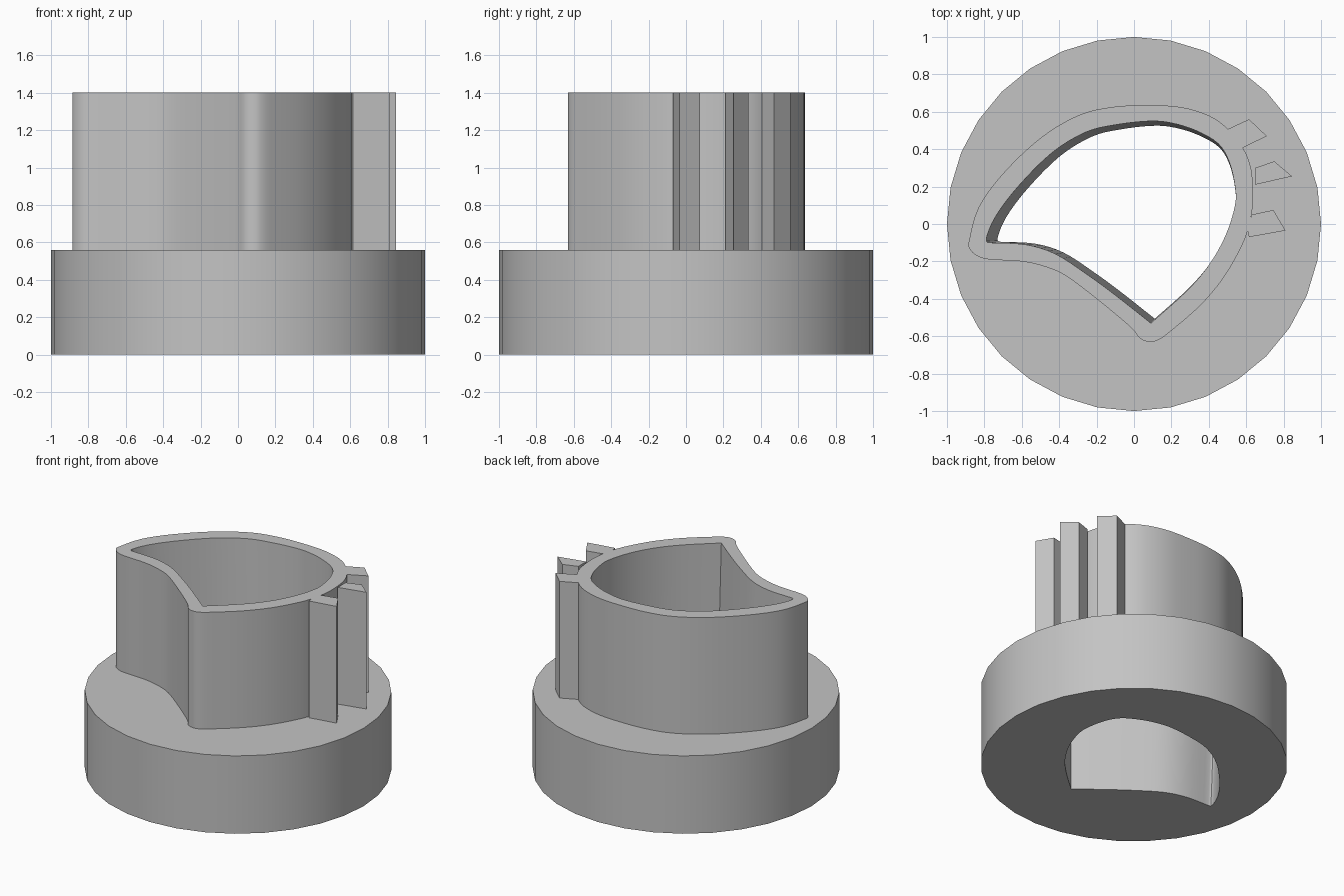
import bpy, bmesh, math
from mathutils import Vector

cube = bpy.data.objects.get("Cube")
if cube:
    bpy.data.objects.remove(cube, do_unlink=True)

BASE_TOP, TOP = 0.56, 1.4

grey = bpy.data.materials.new("plain grey")
grey.use_nodes = True
colour = (0.55, 0.55, 0.55, 1)
grey.diffuse_color = colour
grey.node_tree.nodes["Principled BSDF"].inputs["Base Color"].default_value = colour


def smooth_loop(points, steps=4):
    """Closed smooth curve through the points; a doubled point makes a corner."""
    pts = [Vector(p) for p in points]
    n, out = len(pts), []
    for i in range(n):
        a, b, c, d = (pts[(i + k) % n] for k in (-1, 0, 1, 2))
        if (b - c).length < 1e-6:
            continue
        for s in range(steps):
            t = s / steps
            out.append(0.5 * (2 * b + (c - a) * t + (2 * a - 5 * b + 4 * c - d) * t ** 2
                              + (3 * b - a - 3 * c + d) * t ** 3))
    return out


def prism(name, low, z0, z1, high=None):
    """Solid between a lower outline and a matching upper outline."""
    bm = bmesh.new()
    bot = [bm.verts.new((p[0], p[1], z0)) for p in low]
    top = [bm.verts.new((p[0], p[1], z1)) for p in (high or low)]
    n = len(bot)
    bm.faces.new(bot[::-1])
    bm.faces.new(top)
    for i in range(n):
        j = (i + 1) % n
        bm.faces.new((bot[i], bot[j], top[j], top[i]))
    bmesh.ops.recalc_face_normals(bm, faces=bm.faces)
    mesh = bpy.data.meshes.new(name)
    bm.to_mesh(mesh)
    bm.free()
    mesh.materials.append(grey)
    obj = bpy.data.objects.new(name, mesh)
    bpy.context.collection.objects.link(obj)
    return obj


def cut(obj, cutter):
    mod = obj.modifiers.new("bore", "BOOLEAN")
    mod.operation, mod.solver, mod.object = "DIFFERENCE", "EXACT", cutter
    graph = bpy.context.evaluated_depsgraph_get()
    mesh = bpy.data.meshes.new_from_object(obj.evaluated_get(graph))
    obj.modifiers.clear()
    obj.data = mesh


def soften(obj):
    obj.data.shade_smooth()
    obj.data.set_sharp_from_angle(angle=math.radians(30))


# Outline of the collar and of its bore
outer = smooth_loop([
    (-.88, -.08), (-.88, -.13), (-.84, -.17), (-.77, -.19), (-.6, -.2), (-.47, -.23),
    (-.36, -.28), (-.2, -.4), (-.02, -.55), (.03, -.61), (.08, -.63), (.13, -.62),
    (.2, -.57), (.35, -.44), (.47, -.3), (.56, -.15), (.61, -.03), (.635, .1),
    (.635, .22), (.62, .32), (.58, .41), (.5, .51), (.4, .58), (.25, .625),
    (.07, .635), (-.12, .625), (-.3, .58), (-.5, .46), (-.7, .27), (-.83, .09)])
inner = smooth_loop([
    (-.79, -.08), (-.77, -.1), (-.77, -.1), (-.58, -.11), (-.42, -.16), (-.25, -.27),
    (-.1, -.38), (.09, -.53), (.09, -.53), (.28, -.36), (.4, -.22), (.49, -.06),
    (.54, .1), (.54, .2), (.51, .33), (.45, .43), (.33, .5), (.2, .54), (.08, .55),
    (-.1, .53), (-.26, .49), (-.44, .38), (-.62, .2), (-.74, .04)])


def bore_at(z):
    """The bore narrows downward, keeping its left side upright."""
    pivot = Vector((.55, 0))
    return [pivot + (p - pivot) * (.955 + .045 * z / TOP) for p in inner]


# Round base and cam-shaped collar, both bored through
sides = 32
circle = [(math.cos(2 * math.pi * i / sides), math.sin(2 * math.pi * i / sides))
          for i in range(sides)]
base = prism("round_base", circle, 0, BASE_TOP)
collar = prism("cam_collar", outer, BASE_TOP, TOP)
cutter = prism("bore_cutter", bore_at(-.1), -.1, TOP + .1, bore_at(TOP + .1))
cutter.hide_render = True
for part in (base, collar):
    cut(part, cutter)
    soften(part)
bpy.data.objects.remove(cutter, do_unlink=True)

# Three slanted teeth beside the collar
teeth = {
    "back_tooth": [(.497, .505), (.615, .56), (.71, .47), (.577, .405)],
    "middle_tooth": [(.647, .3), (.75, .335), (.845, .255), (.647, .21)],
    "front_tooth": [(.63, .05), (.745, .075), (.81, -.035), (.615, -.07), (.607, -.035)],
}
for name, outline in teeth.items():
    prism(name, outline, BASE_TOP, TOP)
